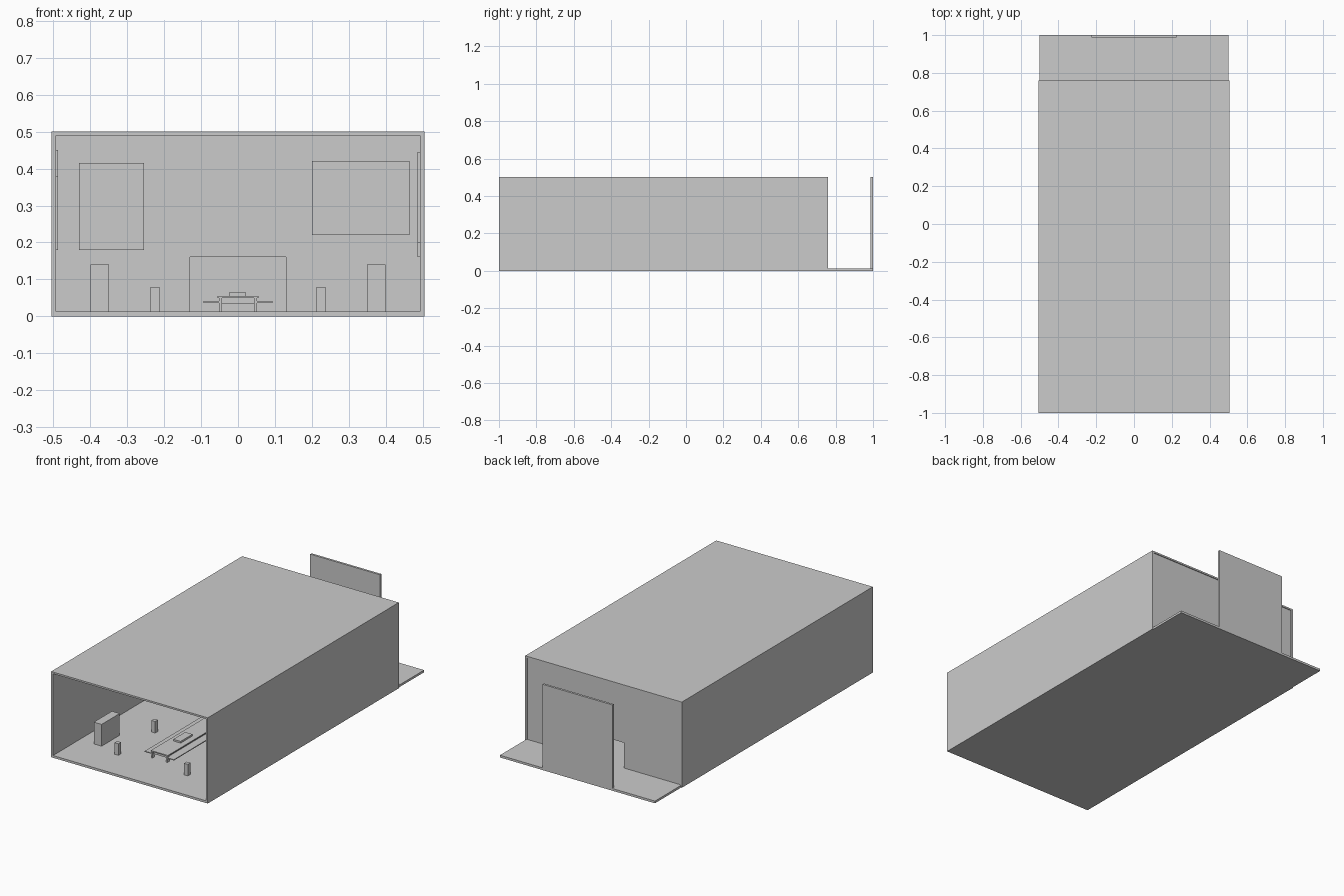
import bpy, bmesh

if "Cube" in bpy.data.objects:
    bpy.data.objects.remove(bpy.data.objects["Cube"])


def box(name, x, y, z):
    """Axis-aligned box from (min, max) pairs."""
    bm = bmesh.new()
    bmesh.ops.create_cube(bm, size=1)
    for v in bm.verts:
        v.co = [r[0] if c < 0 else r[1] for c, r in zip(v.co, (x, y, z))]
    me = bpy.data.meshes.new(name)
    bm.to_mesh(me)
    bm.free()
    ob = bpy.data.objects.new(name, me)
    bpy.context.collection.objects.link(ob)
    return ob


def pair(name, x, y, z):
    """A box and its mirror image across x = 0."""
    box(name + "_right", x, y, z)
    box(name + "_left", (-x[1], -x[0]), y, z)


def extrude_profile(name, pts, y0, y1):
    """Extrude an xz outline along y."""
    bm = bmesh.new()
    face = bm.faces.new([bm.verts.new((x, y0, z)) for x, z in pts])
    ext = bmesh.ops.extrude_face_region(bm, geom=[face])
    for v in ext["geom"]:
        if isinstance(v, bmesh.types.BMVert):
            v.co.y = y1
    bmesh.ops.recalc_face_normals(bm, faces=bm.faces)
    me = bpy.data.meshes.new(name)
    bm.to_mesh(me)
    bm.free()
    ob = bpy.data.objects.new(name, me)
    bpy.context.collection.objects.link(ob)


FLOOR = 0.013
BACK = 0.76

# Shell: floor running out past the back wall, side walls, roof
box("floor", (-0.5, 0.5), (-1, 1), (0, FLOOR))
pair("side_wall", (0.493, 0.505), (-1, BACK), (0, 0.5))
box("roof", (-0.493, 0.493), (-1, BACK), (0.49, 0.5))

# Back wall with a doorway
extrude_profile("back_wall", [
    (-0.493, FLOOR), (-0.13, FLOOR), (-0.13, 0.16), (0.13, 0.16),
    (0.13, FLOOR), (0.493, FLOOR), (0.493, 0.49), (-0.493, 0.49)],
    0.743, 0.755)

# Free-standing screen behind the doorway
box("rear_screen", (-0.225, 0.225), (0.987, 1), (0, 0.5))

# Flat panels hung on the inside of the back wall
box("back_panel_left", (-0.43, -0.255), (0.738, 0.744), (0.18, 0.415))
box("back_panel_right", (0.2, 0.465), (0.738, 0.744), (0.22, 0.42))

# Flat panels hung on the side walls
box("left_panel_front", (-0.494, -0.488), (-0.25, 0.1), (0.18, 0.38))
box("left_panel_back", (-0.494, -0.488), (0.3, 0.55), (0.18, 0.45))
box("right_panel_front", (0.486, 0.494), (-0.25, 0.1), (0.2, 0.445))
box("right_panel_back", (0.486, 0.494), (0.3, 0.55), (0.16, 0.44))

# Display blocks and small posts on the floor
pair("display_block", (0.35, 0.4), (-0.757, -0.59), (FLOOR, 0.14))
for i, y in enumerate((-0.8, -0.46)):
    pair(f"post_{i}", (0.212, 0.237), (y, y + 0.025), (FLOOR, 0.08))

# Long central table with side shelves and a small box on top
T0, T1 = -0.725, 0.1
box("table_top", (-0.055, 0.055), (T0, T1), (0.049, 0.055))
box("table_shelf", (-0.048, 0.048), (T0 + 0.01, T1 - 0.01), (0.034, 0.05))
pair("table_side_shelf", (0.047, 0.094), (T0, T1), (0.036, 0.041))
pair("table_leg_front", (0.044, 0.052), (T0, T0 + 0.02), (FLOOR, 0.05))
pair("table_leg_back", (0.044, 0.052), (T1 - 0.02, T1), (FLOOR, 0.05))
box("table_box", (-0.025, 0.022), (-0.56, -0.45), (0.055, 0.065))
